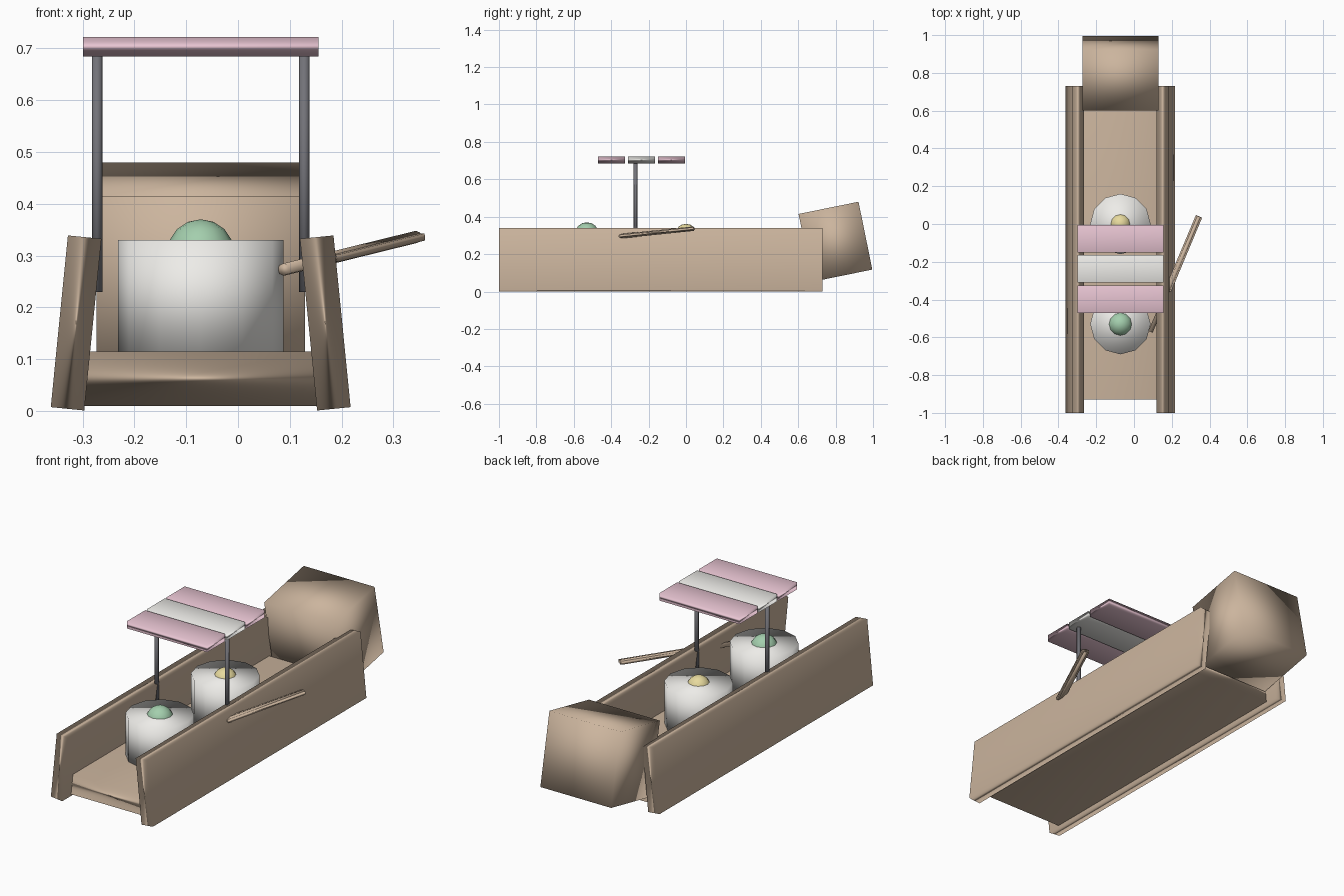
import bpy
from math import radians
from mathutils import Vector

if "Cube" in bpy.data.objects:
    bpy.data.objects.remove(bpy.data.objects["Cube"])

CX = -0.072  # centre line of the hull


def material(name, rgb):
    m = bpy.data.materials.new(name)
    m.diffuse_color = (*rgb, 1)
    m.use_nodes = True
    m.node_tree.nodes["Principled BSDF"].inputs["Base Color"].default_value = m.diffuse_color
    return m


wood = material("wood", (0.60, 0.46, 0.34))
white = material("white", (0.85, 0.84, 0.81))
pink = material("pink", (0.80, 0.55, 0.64))
green = material("green", (0.37, 0.62, 0.42))
yellow = material("yellow", (0.80, 0.70, 0.34))
metal = material("metal", (0.17, 0.17, 0.19))


def finish(name, mat):
    ob = bpy.context.object
    ob.name = name
    ob.data.materials.append(mat)
    bpy.ops.object.shade_smooth()  # soft shading across the low-poly edges
    return ob


def box(name, loc, size, mat, rot=(0, 0, 0)):
    bpy.ops.mesh.primitive_cube_add(size=1, location=loc, rotation=rot)
    bpy.context.object.scale = size
    return finish(name, mat)


def cylinder(name, loc, r, depth, sides, mat, rot=(0, 0, 0)):
    bpy.ops.mesh.primitive_cylinder_add(vertices=sides, radius=r, depth=depth,
                                        location=loc, rotation=rot)
    return finish(name, mat)


# Hull: floor, leaning side boards and tilted bow block
box("hull_floor", (CX, -0.135, 0.0625), (0.47, 1.59, 0.105), wood)
for side, label in ((-1, "left"), (1, "right")):
    box(f"{label}_side_board", (CX + side * 0.2405, -0.135, 0.17),
        (0.065, 1.73, 0.333), wood, (0, -side * radians(5.7), 0))
    cylinder(f"{label}_canopy_post", (CX + side * 0.2, -0.27, 0.46),
             0.01, 0.46, 8, metal)
box("bow_block", (CX, 0.799, 0.266), (0.402, 0.327, 0.37), wood,
    (radians(11.5), 0, 0))

# Tubs with domed contents
for label, y, r, mat in (("front", -0.53, 0.065, green), ("rear", 0.0, 0.057, yellow)):
    cylinder(f"{label}_tub", (CX, y, 0.22), 0.16, 0.22, 12, white)
    bpy.ops.mesh.primitive_uv_sphere_add(segments=12, ring_count=8, radius=r,
                                         location=(CX, y, 0.305))
    finish(f"{label}_dome", mat)

# Striped canopy
for i, mat in enumerate((pink, white, pink)):
    box(f"canopy_slat_{i + 1}", (CX, -0.398 + 0.16 * i, 0.703),
        (0.454, 0.146, 0.038), mat)

# Oar: round shaft through the side board, with a flat outer blade
a, b = Vector((0.088, -0.57, 0.273)), Vector((0.344, 0.04, 0.336))
d = b - a
rot = d.to_track_quat('Y', 'Z').to_euler()
shaft_rot = d.to_track_quat('Z', 'Y').to_euler()
cylinder("oar_shaft", (a + b) / 2, 0.012, d.length, 8, wood, shaft_rot)
box("oar_blade", a + d * 0.68, (0.036, d.length * 0.64, 0.014), wood, rot)
